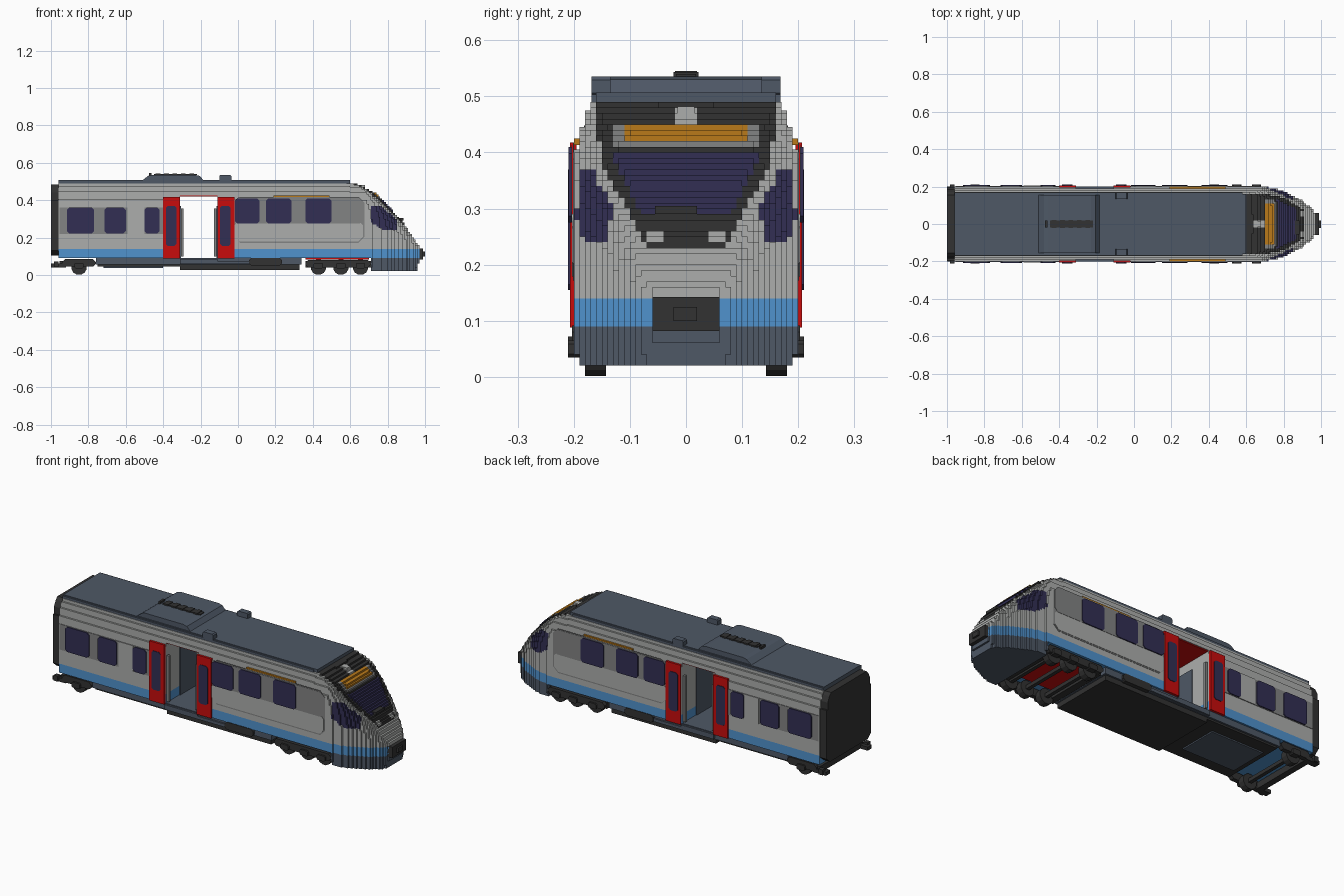
import bpy, bmesh, math

cube = bpy.data.objects.get("Cube")
if cube:
    bpy.data.objects.remove(cube, do_unlink=True)


def material(name, rgb):
    lin = [((c / 255 + 0.055) / 1.055) ** 2.4 if c > 10 else c / 255 / 12.92 for c in rgb]
    m = bpy.data.materials.new(name)
    m.use_nodes = True
    m.diffuse_color = (*lin, 1)
    m.node_tree.nodes["Principled BSDF"].inputs["Base Color"].default_value = (*lin, 1)
    return m


LIGHT = material("light grey", (172, 174, 172))
MID = material("mid grey", (130, 131, 131))
BLUE = material("sky blue", (80, 146, 205))
SLATE = material("slate", (78, 88, 102))
NAVY = material("navy glass", (50, 47, 84))
DARK = material("charcoal", (50, 50, 50))
RED = material("door red", (200, 12, 12))
ORANGE = material("display orange", (186, 122, 26))


def mesh_object(name, verts, faces, mats):
    me = bpy.data.meshes.new(name)
    me.from_pydata(verts, [], faces)
    for m in mats:
        me.materials.append(m)
    ob = bpy.data.objects.new(name, me)
    bpy.context.collection.objects.link(ob)
    return ob


def prism(name, outline, a, b, axis, mat):
    """Extrude a 2D outline from a to b along x or y."""
    place = (lambda p, t: (t, p[0], p[1])) if axis == "x" else (lambda p, t: (p[0], t, p[1]))
    n = len(outline)
    verts = [place(p, a) for p in outline] + [place(p, b) for p in outline]
    faces = [tuple(range(n)), tuple(range(n, 2 * n))]
    faces += [(i, (i + 1) % n, n + (i + 1) % n, n + i) for i in range(n)]
    ob = mesh_object(name, verts, faces, [mat])
    bm = bmesh.new()
    bm.from_mesh(ob.data)
    bmesh.ops.recalc_face_normals(bm, faces=bm.faces)
    bm.to_mesh(ob.data)
    bm.free()
    return ob


def box(name, x0, x1, y0, y1, z0, z1, mat):
    return prism(name, [(y0, z0), (y1, z0), (y1, z1), (y0, z1)], x0, x1, "x", mat)


def pair(name, x0, x1, y0, y1, z0, z1, mat, cut=0.0):
    """Matching plates or blocks on both long sides, with optional cut corners."""
    c = cut
    pts = [(x0, z0), (x1, z0), (x1, z1), (x0, z1)]
    if c:
        pts = [(x0 + c, z0), (x1 - c, z0), (x1, z0 + c), (x1, z1 - c),
               (x1 - c, z1), (x0 + c, z1), (x0, z1 - c), (x0, z0 + c)]
    for s, side in ((-1, "front"), (1, "back")):
        prism(f"{name}_{side}", pts, s * y0, s * y1, "y", mat)


def mirrored(half):
    return half + [(-y, z) for y, z in reversed(half)]


# Stepped body shell either side of the open doorway
SHOULDER = [(0.20, 0.405), (0.19, 0.405), (0.19, 0.445), (0.18, 0.445),
            (0.18, 0.475), (0.17, 0.475), (0.17, 0.49)]
for part, x0, x1 in (("rear", -0.96, -0.31), ("front", -0.11, 0.60)):
    prism(part + "_body", mirrored([(0.20, 0.14)] + SHOULDER), x0, x1, "x", LIGHT)
    box(part + "_blue_band", x0, x1, -0.20, 0.20, 0.09, 0.14, BLUE)
prism("doorway_roof", mirrored([(0.19, 0.425)] + SHOULDER[2:]), -0.31, -0.11, "x", LIGHT)
box("doorway_ceiling", -0.31, -0.11, -0.185, 0.185, 0.42, 0.425, RED)
box("doorway_floor", -0.31, -0.11, -0.20, 0.20, 0.06, 0.085, SLATE)
for part, x0, x1 in (("rear", -0.31, -0.305), ("front", -0.115, -0.11)):
    box(part + "_passage", x0, x1, -0.07, 0.07, 0.085, 0.37, SLATE)
pair("rear_door_post", -0.305, -0.292, 0.175, 0.19, 0.10, 0.355, MID)
pair("front_door_post", -0.128, -0.115, 0.175, 0.19, 0.10, 0.355, MID)

# Gangway at the tail
prism("gangway", mirrored([(0.165, 0.105), (0.195, 0.13), (0.195, 0.40), (0.185, 0.40),
                           (0.185, 0.44), (0.17, 0.47), (0.155, 0.485)]), -1.0, -0.96, "x", DARK)

# Roof equipment
box("roof_slab", -0.96, 0.60, -0.16, 0.16, 0.485, 0.507, SLATE)
pair("roof_rail", -0.96, 0.58, 0.16, 0.168, 0.488, 0.503, SLATE)
prism("roof_pod", [(-0.51, 0.507), (-0.48, 0.53), (-0.46, 0.535), (-0.23, 0.535),
                   (-0.205, 0.53), (-0.185, 0.507)], -0.155, 0.155, "y", SLATE)
box("roof_grille", -0.45, -0.22, -0.018, 0.018, 0.535, 0.54, DARK)
box("roof_grille_cap", -0.475, -0.463, -0.02, 0.02, 0.53, 0.545, DARK)
for i in range(5):
    box(f"grille_rib_{i}", -0.44 + i * 0.045, -0.415 + i * 0.045, -0.022, 0.022, 0.535, 0.543, DARK)
pair("roof_box", -0.10, -0.035, 0.135, 0.168, 0.50, 0.535, SLATE, 0.006)

# Side bands, windows, doors
pair("rear_window_band", -0.955, -0.40, 0.20, 0.203, 0.22, 0.362, MID)
pair("rear_band_break", -0.59, -0.50, 0.203, 0.205, 0.22, 0.362, LIGHT)
pair("front_panel_frame", -0.02, 0.675, 0.20, 0.2015, 0.172, 0.418, MID, 0.03)
pair("front_lower_panel", -0.02, 0.668, 0.2015, 0.203, 0.179, 0.29, LIGHT, 0.025)
pair("front_window_band", -0.02, 0.67, 0.203, 0.2045, 0.275, 0.413, MID, 0.02)
for i, (x0, x1) in enumerate(((-0.915, -0.77), (-0.715, -0.60), (-0.50, -0.42))):
    pair(f"rear_window_{i}", x0, x1, 0.203, 0.209, 0.222, 0.36, NAVY, 0.012)
for i, (x0, x1) in enumerate(((-0.015, 0.115), (0.15, 0.285), (0.36, 0.50))):
    pair(f"front_window_{i}", x0, x1, 0.203, 0.209, 0.275, 0.41, NAVY, 0.012)
pair("destination_strip", 0.19, 0.49, 0.19, 0.20, 0.413, 0.425, ORANGE)
for part, x0 in (("rear", -0.40), ("front", -0.11)):
    pair(part + "_door", x0, x0 + 0.09, 0.195, 0.207, 0.088, 0.418, RED)
    pair(part + "_door_window", x0 + 0.015, x0 + 0.07, 0.207, 0.21, 0.155, 0.37, NAVY, 0.01)

# Nose: stepped blocks in 0.01 units following plan and side curves
U, X0 = 0.01, 0.60
SIDE = [(0.02, 0.955), (0.09, 0.975), (0.14, 0.975), (0.19, 0.945), (0.27, 0.89), (0.335, 0.835),
        (0.39, 0.785), (0.44, 0.73), (0.475, 0.665), (0.49, 0.62)]
PLAN = [(0, 0.975), (0.05, 0.975), (0.085, 0.95), (0.13, 0.89), (0.18, 0.79), (0.20, 0.70)]
MASK = [(0.225, 0.07), (0.29, 0.10), (0.37, 0.145), (0.42, 0.155), (0.49, 0.16)]
SCREEN = [(0.29, 0.082), (0.395, 0.132)]


def interp(points, t):
    for (a, va), (b, vb) in zip(points, points[1:]):
        if t <= b:
            return va + (vb - va) * max(0, t - a) / (b - a)
    return points[-1][1]


def half_width(z):
    return 0.19 if z < 0.04 else 0.20 if z < 0.405 else 0.19 if z < 0.445 else 0.18 if z < 0.475 else 0.17


reach = {}
for j in range(-20, 20):
    for k in range(2, 49):
        y, z = abs(j + 0.5) * U, (k + 0.5) * U
        if y < half_width(z):
            a, b = 0.975 - interp(SIDE, z), 0.975 - interp(PLAN, y)
            reach[j, k] = round((0.975 - (a ** 3 + b ** 3) ** (1 / 3) - X0) / U)


def filled(i, j, k):
    return (11 if k < 9 else 0) <= i < reach.get((j, k), 0)


NOSE_MATS = [LIGHT, BLUE, SLATE, DARK, NAVY, ORANGE, MID]


def nose_colour(x, y, z):
    y = abs(y)
    if z < 0.09:
        return 2
    if z < 0.14:
        return 1
    if z > 0.225 and y < interp(MASK, z):
        if 0.29 < z < 0.40 and y < interp(SCREEN, z):
            return 4
        if 0.42 < z < 0.45 and y < 0.115:
            return 5
        if 0.41 < z < 0.455 and y < 0.13:
            return 6
        lamp = (0.45 < z < 0.48 and y < 0.016) or (0.24 < z < 0.26 and 0.04 < y < 0.07)
        return 0 if lamp else 3
    # Cab side window with a slanting lower edge and top edge
    low = 0.285 - 0.04 * min(1, (x - 0.71) / 0.06)
    if y > 0.12 and 0.71 < x < 0.85 and low < z < 0.375 - max(0, x - 0.76) * 0.9:
        return 4
    return 0


index, verts, faces, tints = {}, [], [], []
for (j, k), depth in reach.items():
    for i in range(depth):
        if not filled(i, j, k):
            continue
        cell = (i, j, k)
        tint = nose_colour(X0 + (i + 0.5) * U, (j + 0.5) * U, (k + 0.5) * U)
        for axis in range(3):
            for step in (-1, 1):
                near = list(cell)
                near[axis] += step
                if filled(*near):
                    continue
                quad = []
                for u, v in ((0, 0), (1, 0), (1, 1), (0, 1))[::step]:
                    p = list(cell)
                    p[axis] += step > 0
                    p[(axis + 1) % 3] += u
                    p[(axis + 2) % 3] += v
                    p = tuple(p)
                    if p not in index:
                        index[p] = len(verts)
                        verts.append((X0 + p[0] * U, p[1] * U, p[2] * U))
                    quad.append(index[p])
                faces.append(quad)
                tints.append(tint)
nose = mesh_object("nose", verts, faces, NOSE_MATS)
for poly, tint in zip(nose.data.polygons, tints):
    poly.material_index = tint

# Nose fittings
box("coupler", 0.96, 0.99, -0.06, 0.06, 0.082, 0.142, DARK)
box("coupler_head", 0.99, 1.0, -0.022, 0.02, 0.10, 0.125, DARK)
box("wiper", 0.85, 0.885, -0.055, 0.02, 0.29, 0.305, DARK)
box("roof_lamp", 0.64, 0.68, -0.015, 0.015, 0.455, 0.482, LIGHT)

# Underframe
box("underframe", -0.76, 0.34, -0.19, 0.19, 0.055, 0.09, SLATE)
box("centre_pan", -0.31, 0.33, -0.18, 0.18, 0.027, 0.06, DARK)
box("rear_pan", -0.75, -0.31, -0.18, 0.18, 0.045, 0.056, DARK)
box("rear_pan_hatch", -0.72, -0.40, -0.11, 0.11, 0.038, 0.046, SLATE)
pair("door_step", -0.31, 0.06, 0.18, 0.20, 0.058, 0.075, SLATE)
pair("equipment_box", 0.06, 0.235, 0.17, 0.203, 0.05, 0.092, DARK, 0.012)
box("bogie_well", 0.36, 0.70, -0.14, 0.14, 0.083, 0.09, RED)

# Bogies and wheels
pair("front_bogie_frame", 0.36, 0.71, 0.175, 0.20, 0.04, 0.08, DARK, 0.015)
pair("rear_bogie_frame", -0.94, -0.76, 0.175, 0.20, 0.045, 0.085, DARK, 0.015)
for i, x in enumerate((0.38, 0.69)):
    box(f"front_bogie_beam_{i}", x - 0.02, x + 0.02, -0.18, 0.18, 0.04, 0.075, DARK)
box("rear_bogie_beam", -0.955, -0.92, -0.19, 0.19, 0.04, 0.075, DARK)
pair("rear_buffer_arm", -1.0, -0.92, 0.165, 0.20, 0.04, 0.06, DARK)
pair("rear_buffer_end", -0.985, -0.96, 0.185, 0.21, 0.042, 0.072, DARK)
for i, x in enumerate((-0.85, 0.43, 0.55, 0.655)):
    r = 0.042
    rim = [(x + r * math.cos(math.tau * (t + 0.5) / 12), r + r * math.sin(math.tau * (t + 0.5) / 12))
           for t in range(12)]
    pair(f"axle_box_{i}", x - 0.025, x + 0.025, 0.18, 0.21, 0.035, 0.065, DARK, 0.006)
    box(f"axle_{i}", x - 0.01, x + 0.01, -0.15, 0.15, 0.034, 0.054, DARK)
    for s, side in ((-1, "front"), (1, "back")):
        prism(f"wheel_{i}_{side}", rim, s * 0.143, s * 0.18, "y", DARK)
